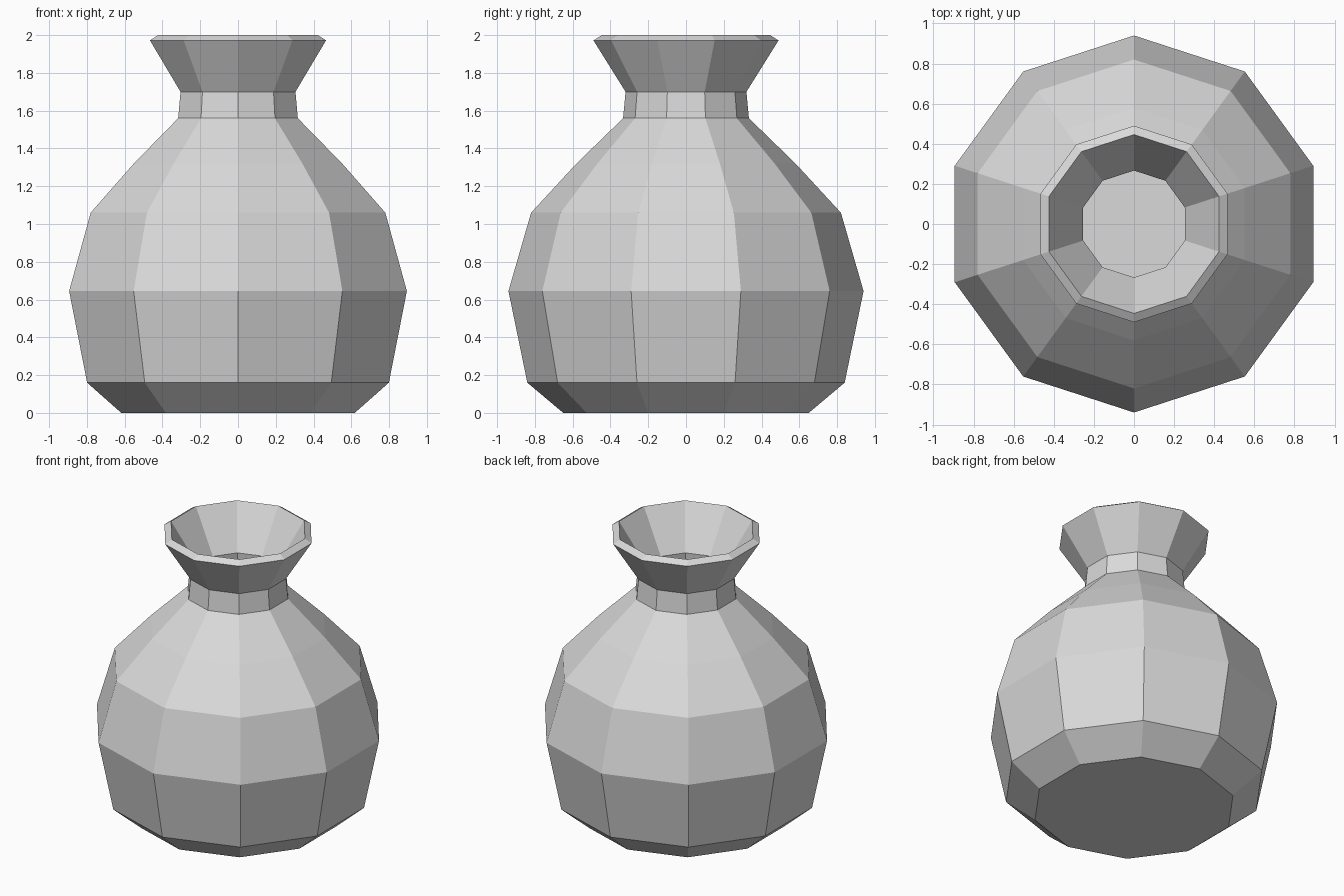
import bpy
import bmesh
from math import cos, sin, tau

if "Cube" in bpy.data.objects:
    bpy.data.objects.remove(bpy.data.objects["Cube"])

SIDES = 10
WALL = 0.05

# Outer profile as (radius, height), from the foot to the lip
PROFILE = [(0.65, 0), (0.84, 0.16), (0.94, 0.645), (0.82, 1.06),
           (0.58, 1.32), (0.333, 1.56), (0.32, 1.70), (0.49, 1.972)]


def material(name, rgb):
    mat = bpy.data.materials.new(name)
    mat.use_nodes = True
    mat.diffuse_color = (*rgb, 1)
    mat.node_tree.nodes["Principled BSDF"].inputs["Base Color"].default_value = (*rgb, 1)
    return mat


def lathe(name, profile, mat):
    """Turn a profile into a faceted shell, closed at the foot and open at the top."""
    bm = bmesh.new()
    # One corner points straight forward, one straight back
    angles = [tau * (i / SIDES + 0.25) for i in range(SIDES)]
    rings = [[bm.verts.new((r * cos(a), r * sin(a), z)) for a in angles]
             for r, z in profile]
    bm.faces.new(rings[0][::-1])
    for low, high in zip(rings, rings[1:]):
        for i in range(SIDES):
            j = (i + 1) % SIDES
            bm.faces.new((low[i], low[j], high[j], high[i]))
    mesh = bpy.data.meshes.new(name)
    bm.to_mesh(mesh)
    bm.free()
    mesh.materials.append(mat)
    obj = bpy.data.objects.new(name, mesh)
    bpy.context.collection.objects.link(obj)
    return obj


# Hollow pot with a wall of even thickness and a slanted lip
pot = lathe("pot", PROFILE, material("light grey clay", (0.7, 0.7, 0.7)))
wall = pot.modifiers.new("wall", 'SOLIDIFY')
wall.thickness = WALL
wall.offset = -1
wall.use_even_offset = True
